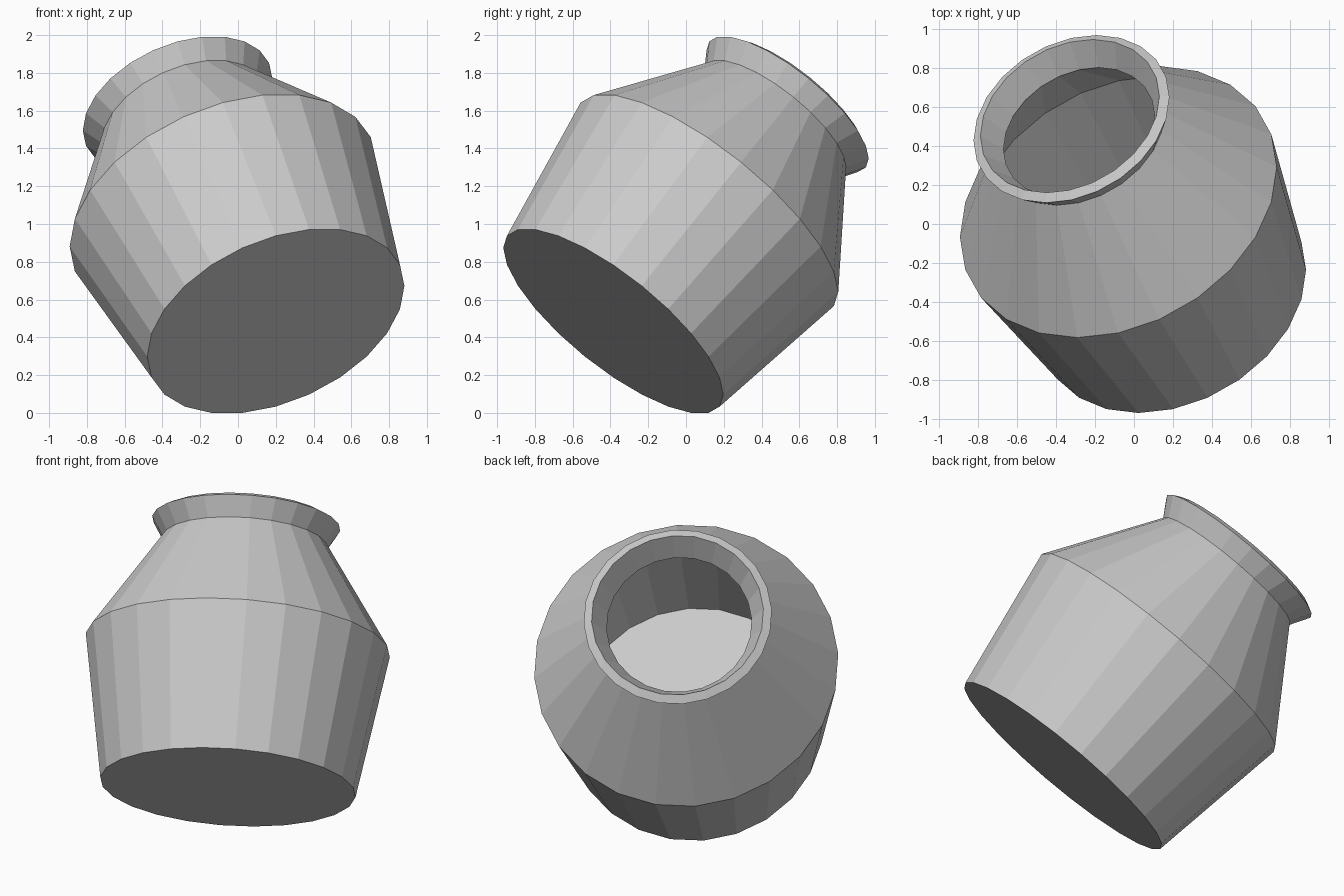
import bpy
import bmesh
from math import cos, sin, tau, radians
from mathutils import Matrix

cube = bpy.data.objects.get("Cube")
if cube:
    bpy.data.objects.remove(cube, do_unlink=True)

SIDES = 24

# Plain grey clay
clay = bpy.data.materials.new("grey_clay")
clay.use_nodes = True
colour = (0.6, 0.6, 0.6, 1)
clay.diffuse_color = colour
clay.node_tree.nodes["Principled BSDF"].inputs["Base Color"].default_value = colour

# Wall outline (radius, height): up the outside, over the lip, down the inside
outline = [
    (0.722, 0), (0.86, 0.842), (0.466, 1.45), (0.532, 1.562),
    (0.486, 1.587), (0.41, 1.447), (0.807, 0.83), (0.677, 0.05),
]


def lathe(name, profile, sides):
    """Turn a profile around z and close both ends with flat discs."""
    bm = bmesh.new()
    angles = [tau * i / sides for i in range(sides)]
    rings = [[bm.verts.new((r * cos(a), r * sin(a), z)) for a in angles]
             for r, z in profile]
    for low, high in zip(rings, rings[1:]):
        for i in range(sides):
            j = (i + 1) % sides
            bm.faces.new((low[i], low[j], high[j], high[i]))
    bm.faces.new(rings[0][::-1])
    bm.faces.new(rings[-1])
    bmesh.ops.recalc_face_normals(bm, faces=bm.faces)
    mesh = bpy.data.meshes.new(name)
    bm.to_mesh(mesh)
    bm.free()
    mesh.materials.append(clay)
    obj = bpy.data.objects.new(name, mesh)
    bpy.context.collection.objects.link(obj)
    return obj


# Hollow pot, leaning back and to its right on the edge of its base
pot = lathe("pot", outline, SIDES)
lean = Matrix.Rotation(radians(-38.8), 4, "X") @ Matrix.Rotation(radians(-19.45), 4, "Y")
pot.data.transform(Matrix.Translation((0.2, -0.385, 0.49)) @ lean)

# Rest the lowest corner on the ground
lowest = min(v.co.z for v in pot.data.vertices)
pot.data.transform(Matrix.Translation((0, 0, -lowest)))
